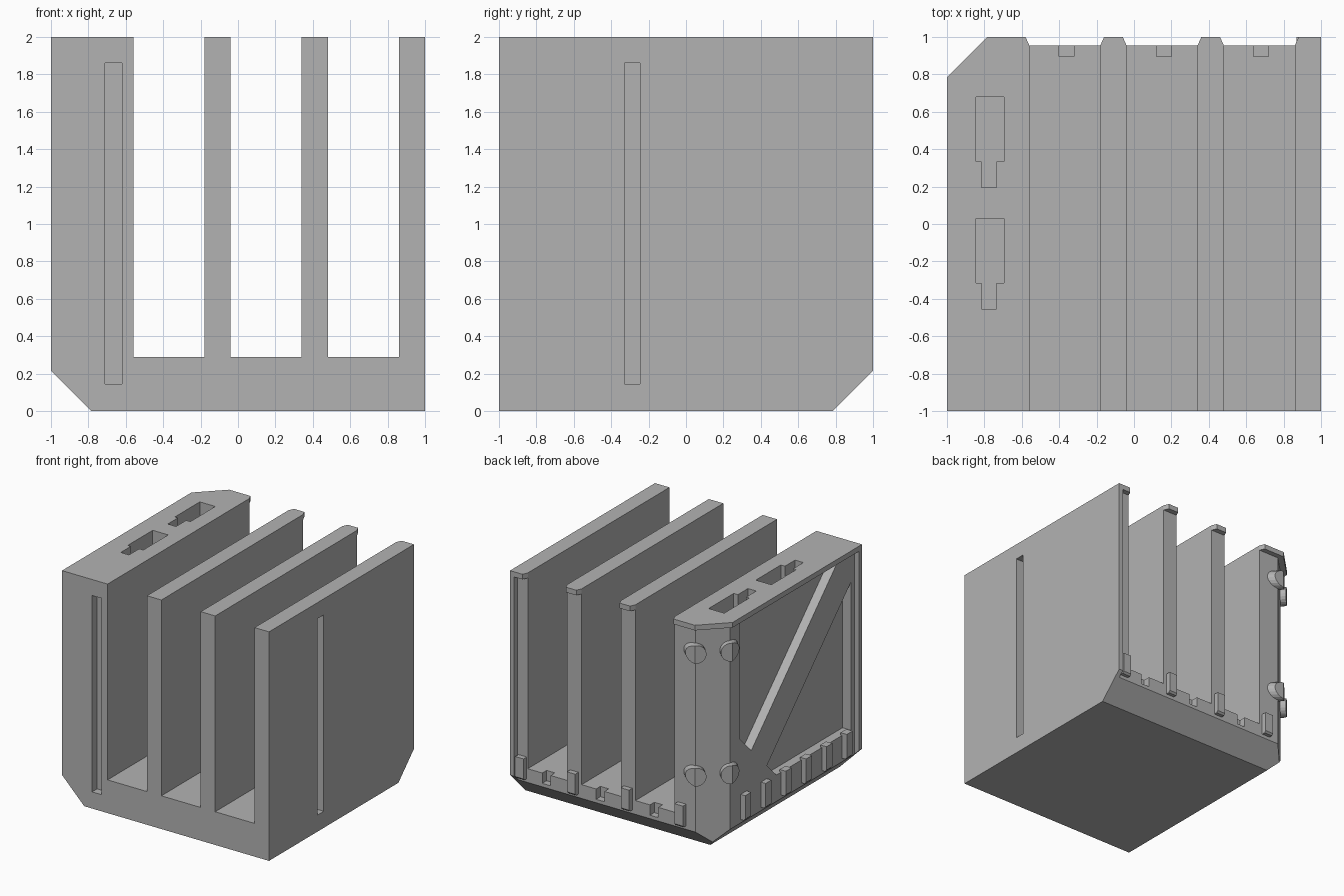
import bpy
import bmesh
from mathutils import Vector

old = bpy.data.objects.get("Cube")
if old:
    bpy.data.objects.remove(old, do_unlink=True)

grey = bpy.data.materials.new("plain grey")
grey.use_nodes = True
grey.diffuse_color = (0.45, 0.45, 0.45, 1)
grey.node_tree.nodes["Principled BSDF"].inputs["Base Color"].default_value = grey.diffuse_color

BACK, CORNER, CAP_Z, SKIN = 0.955, 0.785, 1.955, 0.045
WALLS = [(-0.18, -0.04), (0.34, 0.48), (0.86, 1.0)]
CHANNELS = [(-0.56, -0.18), (-0.04, 0.34), (0.48, 0.86)]

# Outer envelope: three chamfered edges meeting at one bottom corner
CHAMFERS = [((-1, 0, 0.215), (-1, 0, -1)),
            ((0, 1, 0.215), (0, 1, -1))]
UPRIGHT = [((-1, CORNER, 0), (-1, 1, 0))]
SIDES = [((-1, 0, 0), (-1, 0, 0)), ((0, 1, 0), (0, 1, 0))]


def finish(name, bm, planes=()):
    """Trim a solid with planes, close it and make it an object."""
    for co, no in planes:
        cut = bmesh.ops.bisect_plane(bm, geom=bm.verts[:] + bm.edges[:] + bm.faces[:],
                                     plane_co=co, plane_no=Vector(no).normalized(),
                                     clear_outer=True)
        edges = [e for e in cut["geom_cut"] if isinstance(e, bmesh.types.BMEdge)]
        if edges:
            bmesh.ops.contextual_create(bm, geom=edges)
    bmesh.ops.recalc_face_normals(bm, faces=bm.faces[:])
    mesh = bpy.data.meshes.new(name)
    bm.to_mesh(mesh)
    bm.free()
    mesh.materials.append(grey)
    obj = bpy.data.objects.new(name, mesh)
    bpy.context.collection.objects.link(obj)
    return obj


def box(name, x, y, z, planes=()):
    bm = bmesh.new()
    bmesh.ops.create_cube(bm, size=1)
    for v in bm.verts:
        v.co = [a + (c + 0.5) * (b - a) for c, (a, b) in zip(v.co, (x, y, z))]
    return finish(name, bm, planes)


def prism(name, outline, axis, start, end, planes=()):
    """Extrude an outline along x or z."""
    bm = bmesh.new()
    place = (lambda p: (start, *p)) if axis == "x" else (lambda p: (*p, start))
    face = bm.faces.new([bm.verts.new(place(p)) for p in outline])
    top = bmesh.ops.extrude_face_region(bm, geom=[face])["geom"]
    shift = Vector((end - start, 0, 0) if axis == "x" else (0, 0, end - start))
    bmesh.ops.translate(bm, verts=[v for v in top if isinstance(v, bmesh.types.BMVert)], vec=shift)
    return finish(name, bm, planes)


def carve(target, cutter):
    cutter.hide_render = True
    mod = target.modifiers.new("carve", "BOOLEAN")
    mod.operation, mod.solver, mod.object = "DIFFERENCE", "EXACT", cutter
    bpy.context.view_layer.objects.active = target
    bpy.ops.object.modifier_apply(modifier=mod.name)
    bpy.data.objects.remove(cutter, do_unlink=True)


# Main body with set-back left and rear skins
inner_upright = [((-BACK, 0.76, 0), (-1, 1, 0))]
body = box("body", (-BACK, 1), (-1, BACK), (0, 2), CHAMFERS + inner_upright)

# Channels between the fins, with a notch in each floor edge
for x0, x1 in CHANNELS:
    carve(body, box("channel", (x0, x1), (-1.1, 1.1), (0.29, 2.1)))
    mid = (x0 + x1) / 2 + 0.01
    carve(body, box("notch", (mid - 0.04, mid + 0.04), (0.895, 1.1), (0.2, 0.4)))

# Long grooves on the front and right faces
carve(body, box("front_groove", (-0.71, -0.62), (-1.1, -0.93), (0.145, 1.86)))
carve(body, box("side_groove", (0.93, 1.1), (-0.33, -0.245), (0.145, 1.86)))

# Stepped sockets in the top of the thick wall
for y in (0.195, -0.455):
    socket = [(-0.815, y), (-0.735, y), (-0.735, y + 0.14), (-0.695, y + 0.14),
              (-0.695, y + 0.485), (-0.845, y + 0.485), (-0.845, y + 0.14), (-0.815, y + 0.14)]
    carve(body, prism("socket", socket, "z", 1.86, 2.1))

# Sunken side panels that leave a diagonal brace
upper = [(0.62, 0.905), (0.62, CAP_Z), (-0.745, CAP_Z), (0.4625, 0.7475)]
lower = [(-0.91, 0.4), (0.115, 0.4), (0.2475, 0.5325), (-0.91, 1.69)]
for outline in (upper, lower):
    carve(body, prism("panel_cut", outline, "x", -1.1, -0.875))

# Rims standing out to the full width
box("front_rim", (-1, -BACK), (-1, -0.96), (0, 2), CHAMFERS)
box("rear_rim", (0.96, 1), (BACK, 1), (0, 2), CHAMFERS)

# Caps along the top of the walls
thick_cap = [(-0.56, BACK), (-0.58, 1), (-CORNER, 1), (-1, CORNER), (-1, -0.96),
             (-BACK, -0.96), (-BACK, 0.76), (-0.76, BACK)]
prism("thick_wall_cap", thick_cap, "z", CAP_Z, 2)
for x0, x1 in WALLS:
    end = 0.96 if x1 == 1 else x1
    right = end if x1 == 1 else end - 0.02
    prism("fin_cap", [(x0, BACK), (end, BACK), (right, 1), (x0 + 0.02, 1)], "z", CAP_Z, 2)

# Small teeth along the foot of the rear and left skins
for x in (0.91, 0.41, -0.11, -0.63):
    box("rear_tooth", (x - 0.04, x + 0.04), (0.94, 1), (0.2, 0.39), CHAMFERS)
for i in range(6):
    y = -0.83 + 0.28 * i
    box("side_tooth", (-1, -0.94), (y - 0.04, y + 0.04), (0.2, 0.42), CHAMFERS)

# Round pegs on the upright corner edges, trimmed to the envelope
for z in (0.67, 1.74):
    for x, y in ((-CORNER, 0.98), (-0.98, CORNER)):
        bm = bmesh.new()
        bmesh.ops.create_cone(bm, cap_ends=True, segments=20, radius1=0.08, radius2=0.08, depth=0.24)
        turn = Vector((0, 0, 1)).rotation_difference(Vector((-1, 1, 0)))
        bmesh.ops.rotate(bm, verts=bm.verts[:], matrix=turn.to_matrix())
        bmesh.ops.translate(bm, verts=bm.verts[:], vec=(x, y, z))
        finish("corner_peg", bm, UPRIGHT + SIDES)
